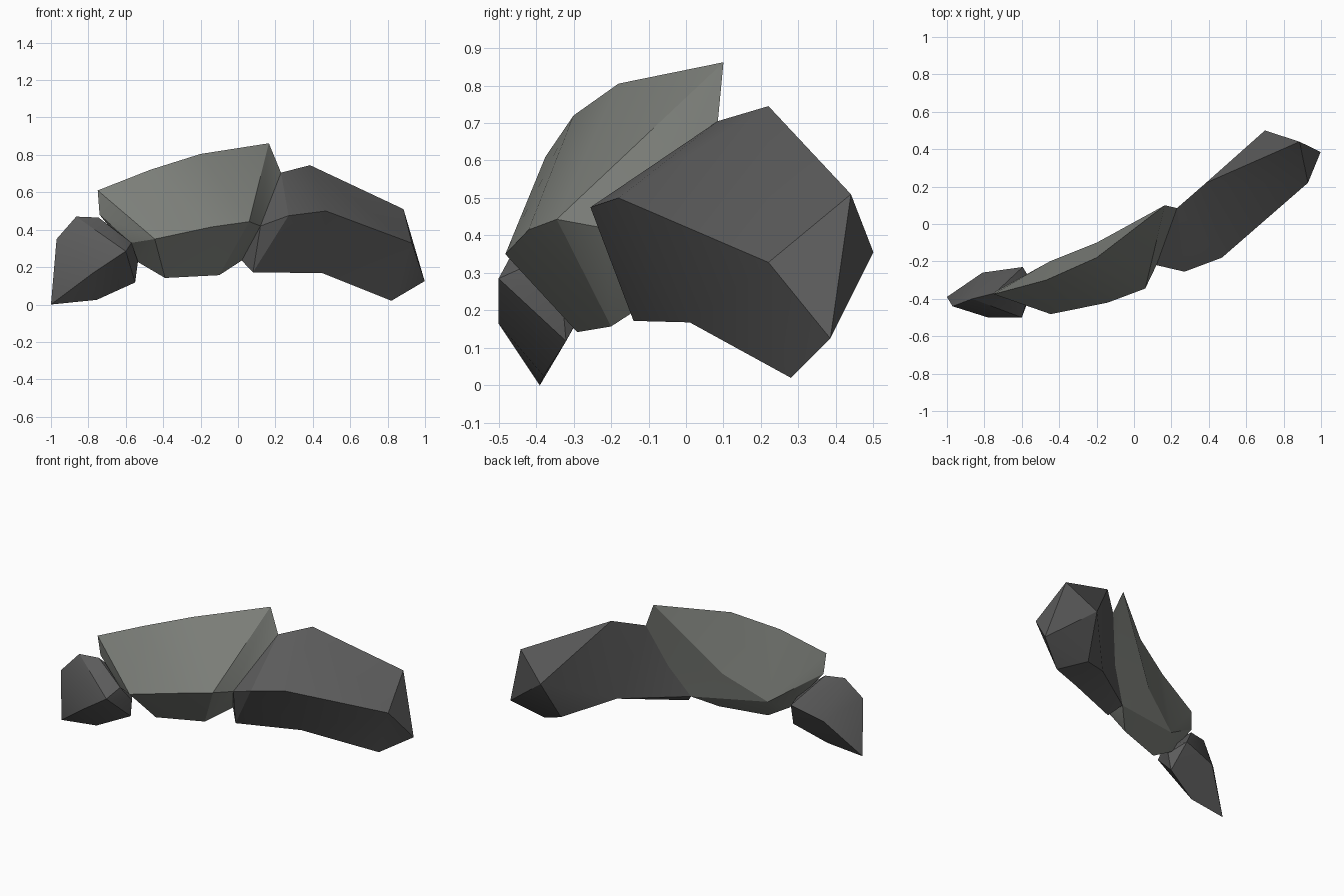
import bpy, bmesh, math

if "Cube" in bpy.data.objects:
    bpy.data.objects.remove(bpy.data.objects["Cube"])


def material(name, rgb):
    m = bpy.data.materials.new(name)
    m.diffuse_color = (*rgb, 1)
    m.use_nodes = True
    m.node_tree.nodes["Principled BSDF"].inputs["Base Color"].default_value = m.diffuse_color
    return m


DARK = material("dark grey", (0.105, 0.105, 0.105))
LIGHT = material("light grey", (0.21, 0.22, 0.20))


def part(name, points, faces, mat):
    """Faceted block from named corners; a convex shell when no faces are given."""
    bm = bmesh.new()
    v = {k: bm.verts.new(co) for k, co in points.items()}
    if faces:
        for f in faces.split():
            bm.faces.new([v[k] for k in f])
    else:
        bmesh.ops.convex_hull(bm, input=bm.verts[:])
    bmesh.ops.triangulate(bm, faces=bm.faces[:])
    bmesh.ops.recalc_face_normals(bm, faces=bm.faces[:])
    me = bpy.data.meshes.new(name)
    bm.to_mesh(me)
    bm.free()
    me.materials.append(mat)
    ob = bpy.data.objects.new(name, me)
    bpy.context.collection.objects.link(ob)
    bpy.context.view_layer.objects.active = ob
    ob.select_set(True)
    bpy.ops.object.shade_smooth_by_angle(angle=math.radians(25))
    ob.select_set(False)


# joint ring shared by the middle and large blocks
joint = dict(A=(.23, .085, .705), N=(.135, -.01, .43),
             W=(.02, -.08, .235), Y=(.12, -.22, .42))

# large block: near ring, arched middle ring, pointed end
large = dict(joint, I=(.27, -.255, .475), H=(.08, -.14, .172),
             B=(.385, .22, .745), J=(.47, -.18, .5), G=(.45, .01, .168), L=(.38, .17, .22),
             C=(.885, .44, .51), D=(.93, .22, .328), E=(.998, .385, .125),
             F=(.82, .28, .02), M=(.65, .36, .10), K=(.70, .5, .355))
part("large_block", large,
     "AIY IHY HWY AYWN ABJI IJGH HGLW WLN NLBA "
     "BCDJ JDG DEFG GFML LMK BLK BKC CDE CEK KEM MEF", DARK)

# middle block: ridge, front edge, bottom edge, back, left joint ring
middle = dict(joint, a=(-.75, -.375, .61), b=(-.47, -.30, .72), c=(-.2, -.18, .805),
              P=(.165, .1, .862), Q=(.06, -.345, .443), R=(-.14, -.42, .415),
              S=(-.445, -.482, .35), T=(-.39, -.29, .142), U=(-.10, -.2, .157),
              Z=(-.45, -.2, .28), O=(-.2, -.1, .43),
              e=(-.74, -.36, .48), x=(-.57, -.40, .33), V=(-.54, -.30, .23))
part("middle_block", middle,
     "abS bcRS cPQR SRUT RQU TUWZ ZOcba PcO PON PNA OZW OWN "
     "PQYA QUWY AYWN aSxe STVx TZV ZaeV exV", LIGHT)

# small end block
small = dict(t=(-1, -.39, 0), u=(-.97, -.44, .35), w=(-.78, -.5, .165), v=(-.60, -.5, .285),
             p=(-.865, -.40, .47), r=(-.745, -.37, .465), q=(-.81, -.26, .225),
             s=(-.595, -.23, .285), m=(-.755, -.38, .025), n=(-.55, -.32, .118),
             k=(-.57, -.40, .33), l=(-.535, -.33, .23))
part("small_block", small, None, DARK)
